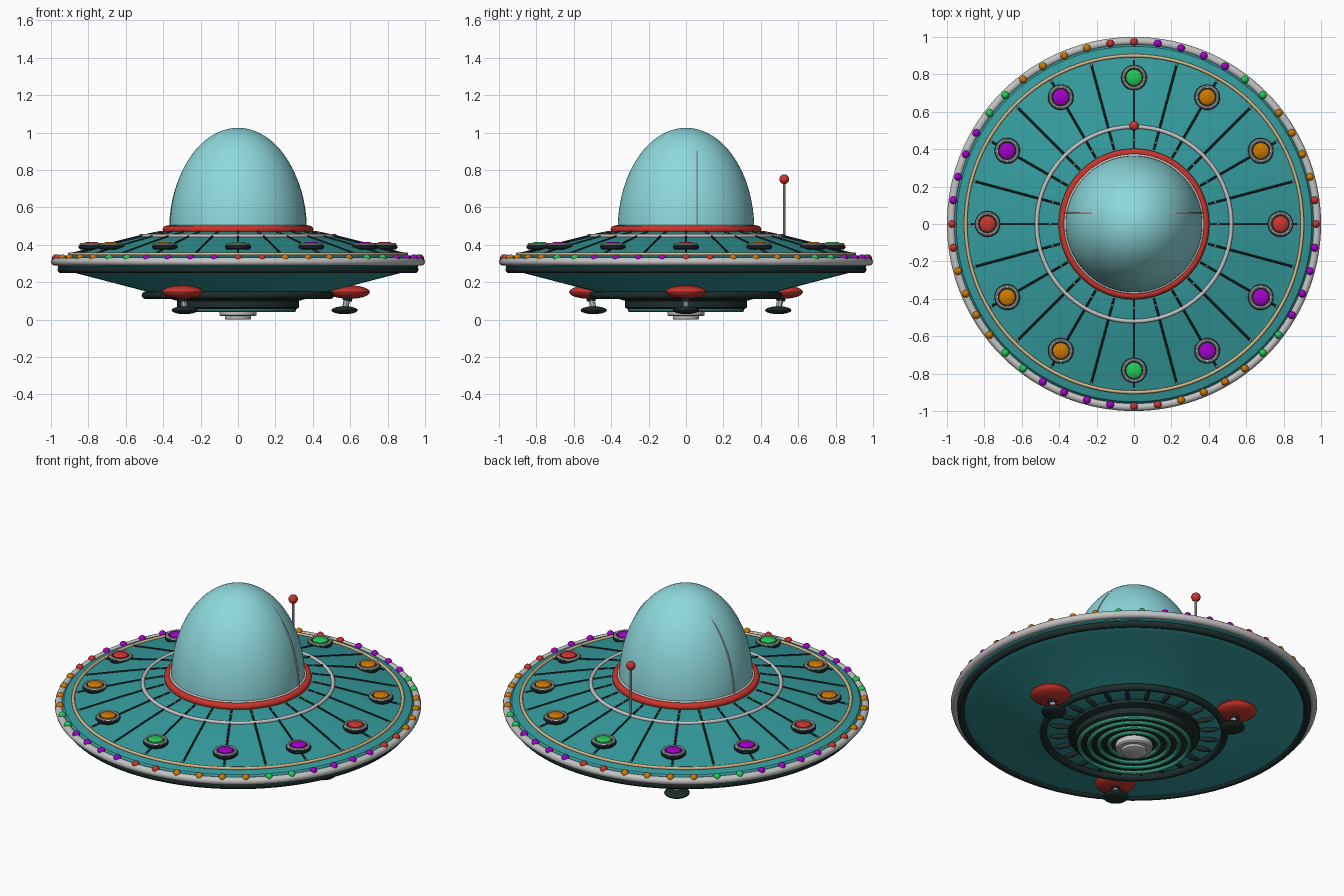
import bpy, bmesh
from math import sin, cos, pi, radians, sqrt
from mathutils import Matrix, Vector

cube = bpy.data.objects.get("Cube")
if cube:
    bpy.data.objects.remove(cube, do_unlink=True)


def material(name, r, g, b):
    m = bpy.data.materials.new(name)
    m.use_nodes = True
    m.diffuse_color = (r, g, b, 1)
    m.node_tree.nodes["Principled BSDF"].inputs["Base Color"].default_value = (r, g, b, 1)
    return m


TEAL = material("teal hull", 0.035, 0.33, 0.34)
GLASS = material("pale glass blue", 0.27, 0.69, 0.72)
RED = material("red", 0.6, 0.035, 0.025)
PURPLE = material("purple", 0.37, 0.0, 0.6)
ORANGE = material("orange", 0.62, 0.19, 0.0)
GREEN = material("green", 0.015, 0.6, 0.09)
SILVER = material("silver", 0.55, 0.55, 0.55)
GOLD = material("pale gold", 0.7, 0.48, 0.24)
DARK = material("dark metal", 0.012, 0.026, 0.026)
MINT = material("mint", 0.08, 0.58, 0.38)


def finish(name, bm, mat):
    bmesh.ops.recalc_face_normals(bm, faces=bm.faces)
    mesh = bpy.data.meshes.new(name)
    bm.to_mesh(mesh)
    bm.free()
    mesh.materials.append(mat)
    return place(name, mesh)


def place(name, mesh):
    ob = bpy.data.objects.new(name, mesh)
    bpy.context.collection.objects.link(ob)
    bpy.ops.object.select_all(action='DESELECT')
    ob.select_set(True)
    bpy.context.view_layer.objects.active = ob
    bpy.ops.object.shade_smooth_by_angle(angle=radians(35))
    return ob


def lathe(name, profile, mat, at=(0, 0, 0), steps=96, closed=False):
    """Spin an (r, z) profile around the vertical axis."""
    bm = bmesh.new()
    vs = [bm.verts.new((r, 0, z)) for r, z in profile]
    pairs = list(zip(vs, vs[1:])) + ([(vs[-1], vs[0])] if closed else [])
    edges = [bm.edges.new(p) for p in pairs]
    bmesh.ops.spin(bm, geom=vs + edges, cent=(0, 0, 0), axis=(0, 0, 1),
                   angle=2 * pi, steps=steps)
    bmesh.ops.remove_doubles(bm, verts=bm.verts, dist=0.0001)
    ob = finish(name, bm, mat)
    ob.location = at
    return ob


def ring(name, r, z, thick, mat, at=(0, 0, 0), steps=96, sides=12):
    prof = [(r + thick * cos(2 * pi * i / sides), z + thick * sin(2 * pi * i / sides))
            for i in range(sides)]
    return lathe(name, prof, mat, at, steps, True)


def ball(name, at, size, mat, turn=0.0, segs=20):
    bm = bmesh.new()
    bmesh.ops.create_uvsphere(bm, u_segments=segs, v_segments=segs // 2, radius=1)
    bmesh.ops.transform(bm, verts=bm.verts,
                        matrix=Matrix.Rotation(turn, 4, 'Z') @ Matrix.Diagonal((*size, 1)))
    ob = finish(name, bm, mat)
    ob.location = at
    return ob


def tube(name, points, radius, mat):
    cu = bpy.data.curves.new(name, 'CURVE')
    cu.dimensions = '3D'
    cu.bevel_depth = radius
    cu.bevel_resolution = 2
    cu.use_fill_caps = True
    sp = cu.splines.new('POLY')
    sp.points.add(len(points) - 1)
    for p, co in zip(sp.points, points):
        p.co = (*co, 1)
    tmp = bpy.data.objects.new(name + "_path", cu)
    mesh = bpy.data.meshes.new_from_object(tmp)
    bpy.data.objects.remove(tmp)
    mesh.materials.clear()
    mesh.materials.append(mat)
    return place(name, mesh)


def polar(r, a, z):
    return Vector((r * cos(a), r * sin(a), z))


# Saucer hull
TOP = [(0.0, 0.47), (0.4, 0.47), (0.52, 0.445), (0.65, 0.413), (0.78, 0.379),
       (0.9, 0.347), (0.95, 0.335), (0.97, 0.31)]
BELLY = [(0.965, 0.285), (0.94, 0.265), (0.885, 0.253), (0.7, 0.205), (0.49, 0.15),
         (0.45, 0.135), (0.0, 0.13)]
lathe("saucer_hull", TOP + BELLY, TEAL, steps=128)


def hull_z(r):
    for (r0, z0), (r1, z1) in zip(TOP, TOP[1:]):
        if r0 <= r <= r1:
            return z0 + (z1 - z0) * (r - r0) / (r1 - r0)


# Trim rings
ring("rim_band", 0.978, 0.31, 0.022, SILVER, steps=128)
ring("lower_rim_band", 0.945, 0.268, 0.02, DARK, steps=128)
ring("outer_gold_ring", 0.9, 0.35, 0.009, GOLD, steps=128)
ring("inner_silver_ring", 0.52, 0.446, 0.011, SILVER)
ring("dome_collar", 0.383, 0.482, 0.02, RED)
ring("dome_seal", 0.366, 0.497, 0.009, SILVER)

# Dome and its arched seam
N = 28
lathe("dome", [(0.365 * cos(pi / 2 * i / N), 0.48 + 0.545 * sin(pi / 2 * i / N))
               for i in range(N)] + [(0, 1.025)], GLASS)
tube("dome_seam", [(0.363 * cos(pi * i / 48), 0.06, 0.48 + 0.528 * sin(pi * i / 48))
                   for i in range(49)], 0.005, SILVER)

# Radial hull seams with end rivets
for i in range(24):
    a = radians(15 * i)
    tube("hull_seam", [polar(r, a, hull_z(r) + 0.001)
                       for r in (0.41, 0.52, 0.65, 0.78, 0.875)], 0.006, DARK)
    for r in (0.45, 0.88):
        ball("seam_rivet", polar(r, a, hull_z(r) + 0.003), [0.007] * 3, SILVER, segs=8)

# Deck lights, counterclockwise from the model's left
DECK = [RED, ORANGE, ORANGE, GREEN, PURPLE, PURPLE]
for i in range(12):
    at = polar(0.783, radians(30 * i), 0.38)
    lathe("light_base", [(0, -0.005), (0.06, -0.005), (0.069, 0.004), (0.069, 0.014),
                         (0.06, 0.022), (0, 0.022)], DARK, at, 32)
    ring("light_bezel", 0.056, 0.021, 0.008, SILVER, at, 32, 8)
    lathe("light_lens", [(0.042, 0.015), (0.042, 0.027), (0.034, 0.033), (0, 0.036)],
          DECK[i % 6], at, 32)

# Rim bulbs, clockwise from the back
RIM = [RED] + [PURPLE] * 4 + [GREEN] * 2 + [ORANGE] * 4 + [RED]
for i in range(48):
    ball("rim_bulb", polar(0.974, radians(90 - 7.5 * i), 0.328), [0.021] * 3,
         RIM[i % 12], segs=14)

# Antenna
tube("antenna_rod", [(0, 0.525, 0.43), (0, 0.525, 0.74)], 0.007, SILVER)
ball("antenna_tip", (0, 0.525, 0.75), [0.026] * 3, RED)

# Landing legs
for i in range(3):
    a = radians(120 * i)
    ball("leg_pod", polar(0.595, a, 0.147), (0.11, 0.11, 0.036), RED, a, 28)
    tube("leg_strut", [polar(0.59, a, 0.14), polar(0.57, a, 0.05)], 0.017, SILVER)
    tube("leg_sleeve", [polar(0.591, a, 0.14), polar(0.584, a, 0.1)], 0.025, DARK)
    ball("foot_pad", polar(0.57, a, 0.05), (0.07, 0.07, 0.021), DARK, a, 24)

# Belly ring and vents
ring("belly_ring", 0.495, 0.13, 0.02, DARK)
for i in range(24):
    a = radians(15 * i)
    ball("belly_vent", polar(0.41, a, 0.128), (0.055, 0.013, 0.016), DARK, a, 12)

# Engine drum with glowing rings and nozzle
lathe("engine_drum", [(0.36, 0.135), (0.36, 0.11), (0.325, 0.1), (0.325, 0.065),
                      (0.31, 0.055), (0, 0.055)], DARK)
for r in (0.3, 0.245, 0.19, 0.135):
    ring("engine_ring", r, 0.052, 0.012, MINT, sides=10)
lathe("engine_nozzle", [(0.1, 0.06), (0.1, 0.025), (0.092, 0.018), (0.07, 0.018),
                        (0.07, 0.004), (0.064, 0.0), (0, 0.0)], SILVER, steps=48)
